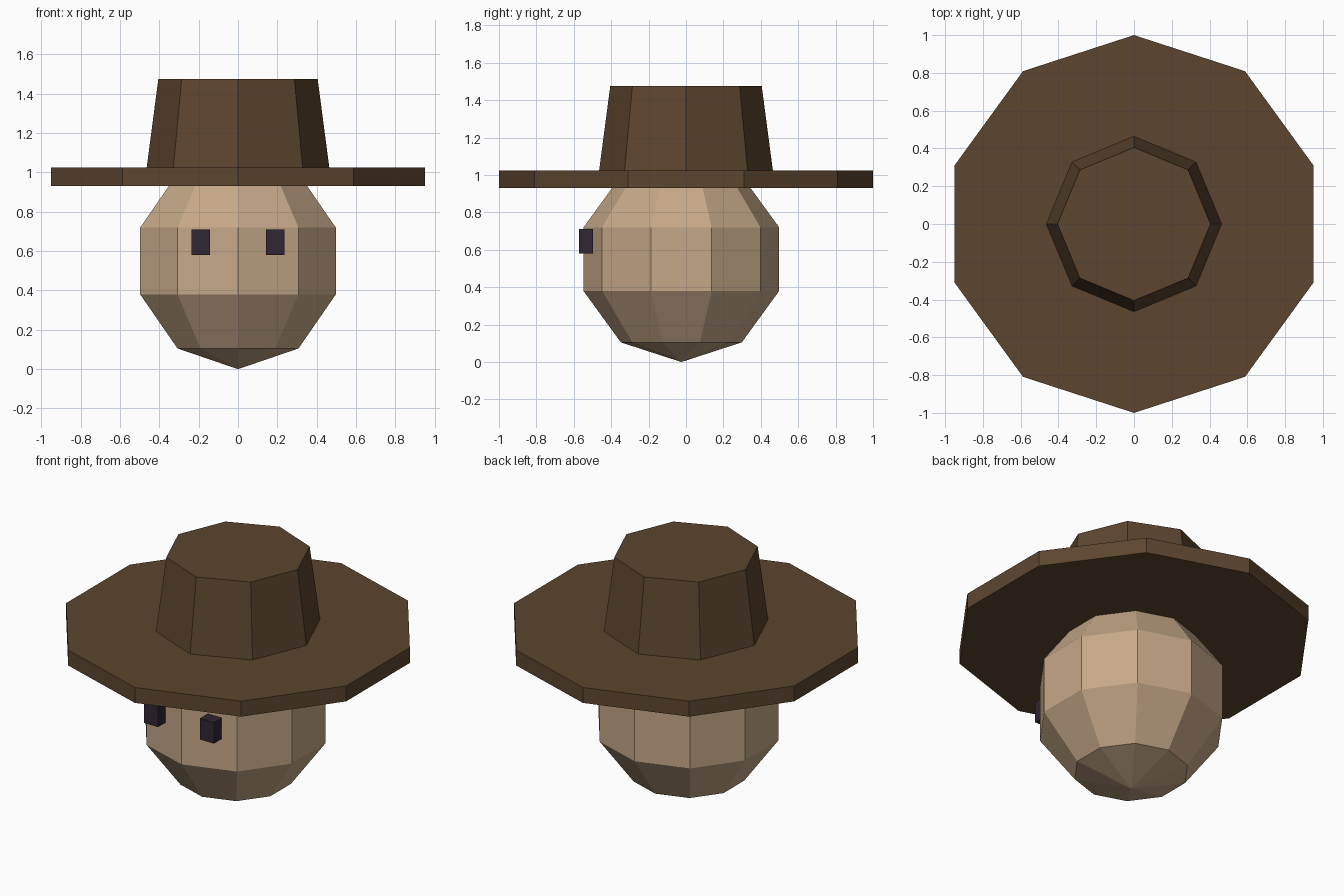
import bpy, bmesh, math

if "Cube" in bpy.data.objects:
    bpy.data.objects.remove(bpy.data.objects["Cube"])


def material(name, rgb):
    m = bpy.data.materials.new(name)
    m.diffuse_color = (*rgb, 1.0)
    m.use_nodes = True
    m.node_tree.nodes["Principled BSDF"].inputs["Base Color"].default_value = m.diffuse_color
    return m


SKIN = material("skin tan", (0.565, 0.392, 0.246))
FELT = material("felt brown", (0.109, 0.060, 0.028))
DARK = material("dark plum", (0.030, 0.019, 0.032))


def finish(name, bm, mat):
    bmesh.ops.recalc_face_normals(bm, faces=bm.faces)
    mesh = bpy.data.meshes.new(name)
    bm.to_mesh(mesh)
    bm.free()
    mesh.materials.append(mat)
    obj = bpy.data.objects.new(name, mesh)
    bpy.context.collection.objects.link(obj)
    return obj


def turned(name, sides, rings, mat, y=0.0, poles=None):
    """Faceted solid from (radius, z) rings, with flat caps or pointed poles."""
    bm = bmesh.new()
    loops = []
    for r, z in rings:
        angles = [math.pi / 2 + math.tau * i / sides for i in range(sides)]
        loops.append([bm.verts.new((r * math.cos(a), y + r * math.sin(a), z)) for a in angles])
    for low, high in zip(loops, loops[1:]):
        for i in range(sides):
            j = (i + 1) % sides
            bm.faces.new((low[i], low[j], high[j], high[i]))
    if poles:
        for loop, z in zip((loops[0], loops[-1]), poles):
            tip = bm.verts.new((0, y, z))
            for i in range(sides):
                bm.faces.new((loop[i], loop[(i + 1) % sides], tip))
    else:
        bm.faces.new(loops[0])
        bm.faces.new(loops[-1])
    return finish(name, bm, mat)


# Head: ten-sided ball, five bands tall
R = 0.55
head_rings = [(R * math.sin(math.pi * k / 5), R - R * math.cos(math.pi * k / 5)) for k in range(1, 5)]
turned("head", 10, head_rings, SKIN, y=-0.025, poles=(0, 2 * R))

# Hat: flat ten-sided brim and tapered eight-sided crown
turned("hat_brim", 10, [(1.0, 0.93), (1.0, 1.025)], FELT)
turned("hat_crown", 8, [(0.465, 1.02), (0.405, 1.476)], FELT)

# Eyes: small upright blocks on the front of the face
for side, x in (("left", -0.19), ("right", 0.19)):
    bm = bmesh.new()
    bmesh.ops.create_cube(bm, size=1.0)
    bmesh.ops.scale(bm, vec=(0.095, 0.075, 0.13), verts=bm.verts)
    bmesh.ops.translate(bm, vec=(x, -0.535, 0.645), verts=bm.verts)
    finish(side + "_eye", bm, DARK)
